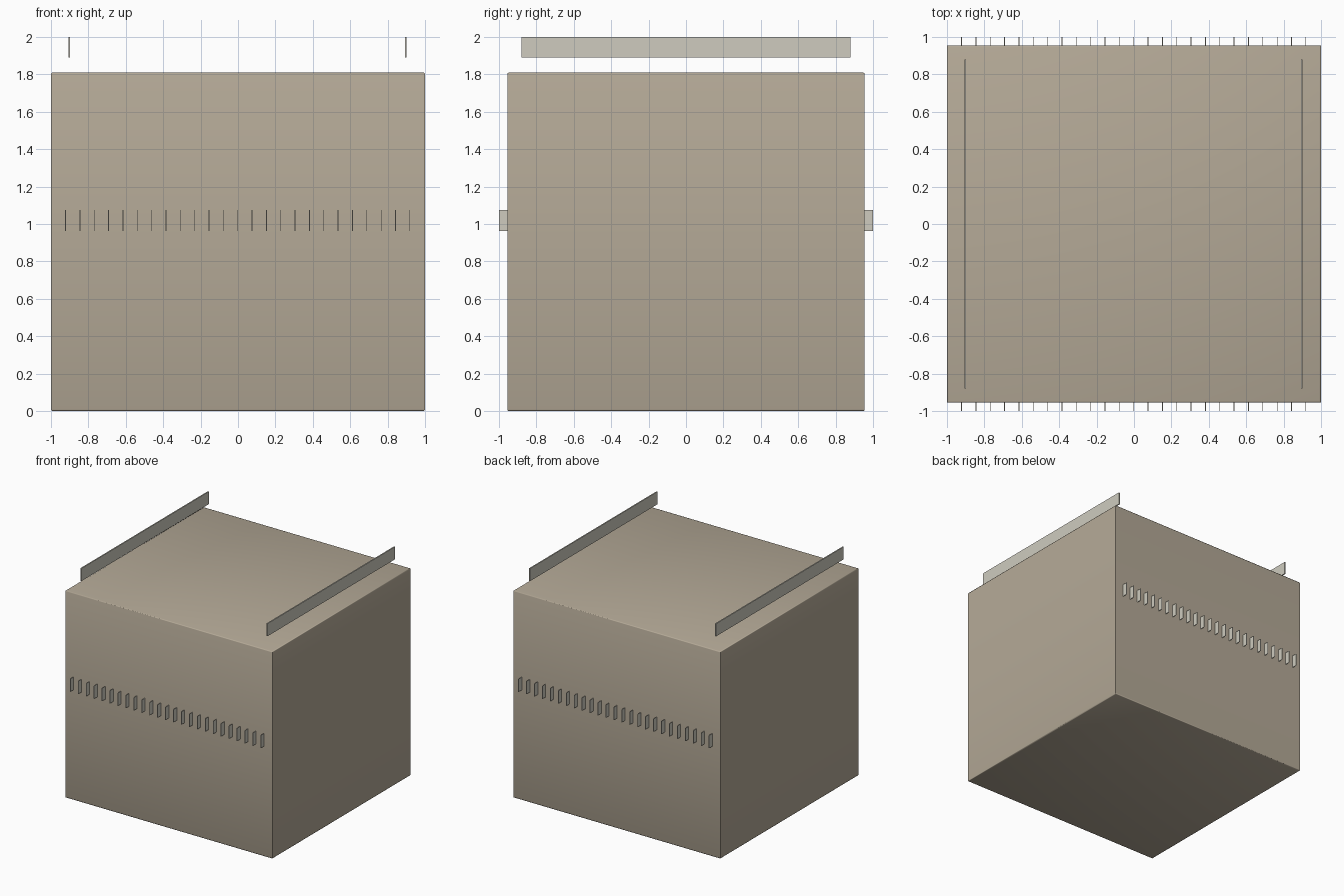
import bpy, bmesh, math
from mathutils import Matrix, Vector

if "Cube" in bpy.data.objects:
    bpy.data.objects.remove(bpy.data.objects["Cube"])


def material(name, rgb):
    m = bpy.data.materials.new(name)
    m.diffuse_color = (*rgb, 1)
    m.use_nodes = True
    m.node_tree.nodes["Principled BSDF"].inputs["Base Color"].default_value = m.diffuse_color
    return m


tan = material("tan_shell", (0.46, 0.40, 0.31))
pale = material("pale_metal", (0.62, 0.60, 0.52))


def add_box(bm, lo, hi):
    lo, hi = Vector(lo), Vector(hi)
    mat = Matrix.Translation((lo + hi) / 2) @ Matrix.Diagonal((*(hi - lo), 1))
    bmesh.ops.create_cube(bm, size=1, matrix=mat)


def finish(bm, name, mat):
    mesh = bpy.data.meshes.new(name)
    bm.to_mesh(mesh)
    bm.free()
    mesh.materials.append(mat)
    ob = bpy.data.objects.new(name, mesh)
    bpy.context.collection.objects.link(ob)
    return ob


# Main body: softened top and bottom rims, crisp vertical corners
bm = bmesh.new()
add_box(bm, (-1, -0.955, 0), (1, 0.955, 1.81))
rims = [e for e in bm.edges if abs(e.verts[0].co.z - e.verts[1].co.z) < 0.01]
bmesh.ops.bevel(bm, geom=rims, offset=0.008, segments=2, profile=0.5, affect='EDGES')
body = finish(bm, "body", tan)
bpy.context.view_layer.objects.active = body
body.select_set(True)
bpy.ops.object.shade_smooth_by_angle(angle=math.radians(50))

# Thin rails floating above the two long sides
for name, x in (("left_rail", -0.902), ("right_rail", 0.897)):
    bm = bmesh.new()
    add_box(bm, (x - 0.005, -0.88, 1.89), (x + 0.005, 0.88, 2.0))
    finish(bm, name, pale)

# Rows of thin upright fins on the front and back
for name, side in (("front_fins", -1), ("back_fins", 1)):
    bm = bmesh.new()
    for i in range(25):
        x = -0.922 + i * 0.0767
        y0, y1 = sorted((side * 0.95, side * 1.0))
        add_box(bm, (x - 0.002, y0, 0.963), (x + 0.002, y1, 1.075))
    finish(bm, name, pale)
